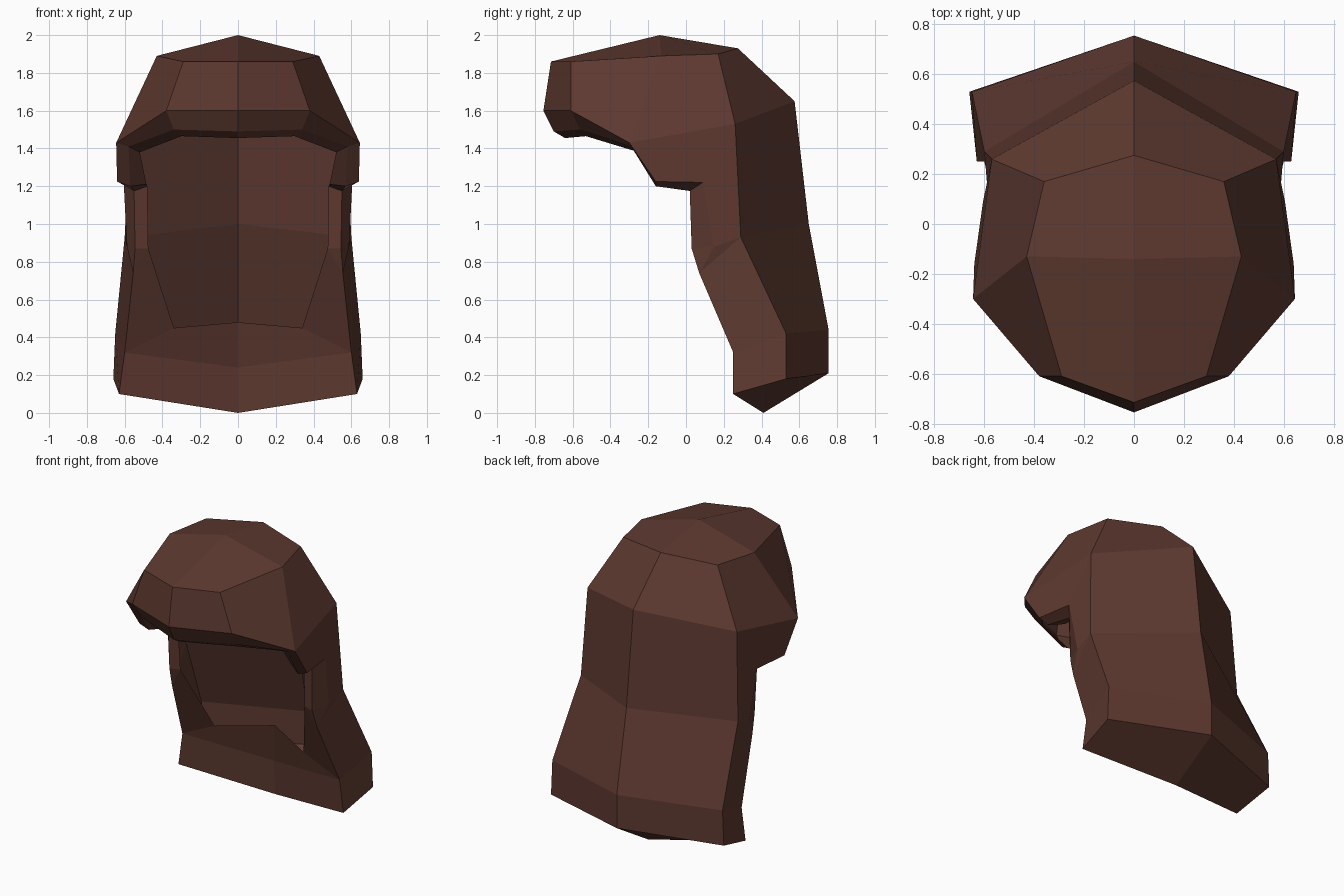
import bpy, bmesh
from mathutils import Vector

if "Cube" in bpy.data.objects:
    bpy.data.objects.remove(bpy.data.objects["Cube"])

# Key points shared by several strips (right half, mirrored later)
brow = (.38, -.61, 1.6)
brow_top = (.29, -.61, 1.86)
temple_top = (.43, -.13, 1.89)
crown_back = (.36, .17, 1.9)
temple = (.645, -.30, 1.43)
back_hi = (.57, .26, 1.53)
back_mid = (.6, .29, .93)
back_low = (.65, .53, .42)
back_end = (.66, .53, .18)
front_end = (.63, .25, .1)
front_low = (.6, .25, .32)
sideburn = (.64, -.16, 1.225)
notch = (.605, .09, 1.22)
side_mid = (.588, .15, .88)
lock_hi = (.55, .02, 1.175)
lock_mid = (.545, .03, .87)
lock_low = (.555, .07, .74)
inner_low = (.34, .23, .45)

# Centre line, running from the fringe over the crown, down the back and under
spine = [(0, -.755, 1.6), (0, -.715, 1.86), (0, -.14, 2), (0, .275, 1.93),
         (0, .575, 1.65), (0, .65, 1), (0, .755, .44), (0, .755, .21),
         (0, .41, 0), (0, .39, .24), (0, .4, .48)]
corner = [brow, brow_top, temple_top, crown_back, back_hi, back_mid,
          back_low, back_end, front_end, front_low, inner_low]

# Fringe edge, its lower lip and the inner rim of the face opening
edge = [spine[0], brow, temple, sideburn, notch, side_mid, side_mid]
lip = [(0, -.70, 1.49), (.34, -.56, 1.5), (.58, -.29, 1.41),
       (.57, -.16, 1.2), lock_hi, lock_mid, lock_low, front_low]
rim = [(0, -.64, 1.455), (.3, -.53, 1.465), (.52, -.25, 1.38),
       (.485, -.1, 1.21), (.48, .03, 1.2), (.475, .05, .87),
       (.475, .05, .87), inner_low]

# Side panels between the corner line and the fringe edge
panels = [(brow_top, temple_top, temple, brow),
          (temple_top, crown_back, back_hi, temple),
          (temple, back_hi, notch, sideburn),
          (back_hi, back_mid, side_mid, notch),
          (back_mid, lock_low, side_mid),
          (back_mid, back_low, front_low, lock_low),
          (back_low, back_end, front_end, front_low)]

bm = bmesh.new()
points = {}


def vert(p, side):
    key = (p[0] * side, p[1], p[2])
    if key not in points:
        points[key] = bm.verts.new(Vector(key))
    return points[key]


def face(pts):
    pts = list(dict.fromkeys(pts))
    for side in (1, -1):
        bm.faces.new([vert(p, side) for p in pts])


def strip(a, b):
    for i in range(min(len(a), len(b)) - 1):
        face((a[i], b[i], b[i + 1], a[i + 1]))


strip(spine, corner)
strip(edge, lip)
strip(lip, rim)
for panel in panels:
    face(panel)
bmesh.ops.recalc_face_normals(bm, faces=bm.faces)

# Open hair shell
mesh = bpy.data.meshes.new("hair")
bm.to_mesh(mesh)
bm.free()
hair = bpy.data.objects.new("hair", mesh)
bpy.context.collection.objects.link(hair)

brown = bpy.data.materials.new("dark brown")
brown.diffuse_color = (.11, .041, .029, 1)
brown.use_nodes = True
brown.node_tree.nodes["Principled BSDF"].inputs["Base Color"].default_value = brown.diffuse_color
mesh.materials.append(brown)
